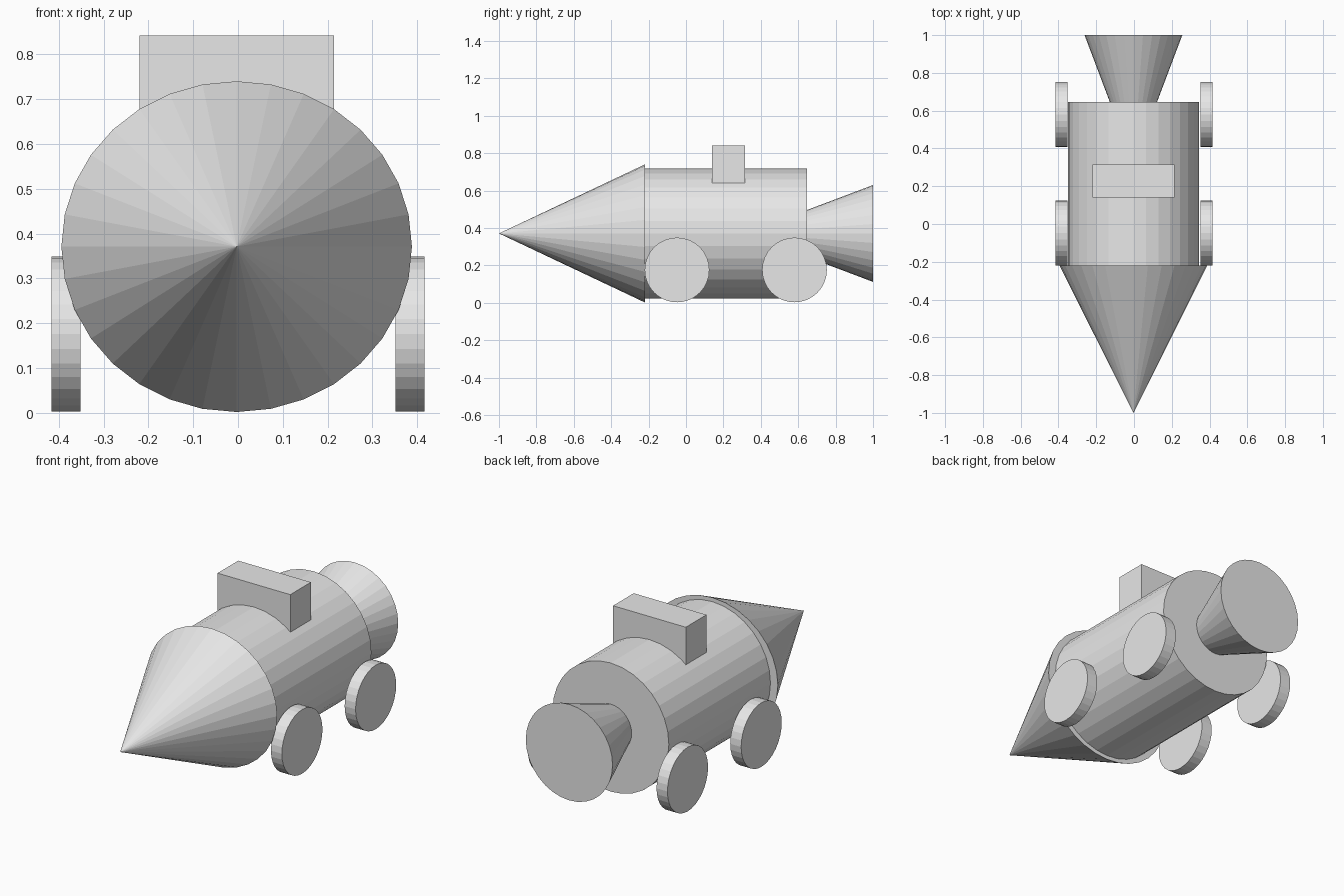
import bpy
from math import pi

cube = bpy.data.objects.get("Cube")
if cube:
    bpy.data.objects.remove(cube, do_unlink=True)

# Single plain grey for every part
GREY = (0.8, 0.8, 0.8, 1.0)
grey = bpy.data.materials.new("plain grey")
grey.use_nodes = True
grey.diffuse_color = GREY
grey.node_tree.nodes["Principled BSDF"].inputs["Base Color"].default_value = GREY

AXIS_X = -0.003   # hull centreline, slightly off the wheel track
AXIS_Z = 0.371


def finish(name):
    obj = bpy.context.object
    obj.name = name
    obj.data.materials.append(grey)
    return obj


def hull_section(name, y_front, y_back, r_front, r_back, widen=1.0):
    """Round flat-shaded section lying along y."""
    bpy.ops.mesh.primitive_cone_add(
        vertices=32, radius1=r_back, radius2=r_front, depth=y_back - y_front,
        location=(AXIS_X, (y_front + y_back) / 2, AXIS_Z), rotation=(pi / 2, 0, 0))
    obj = finish(name)
    obj.scale.x = widen
    return obj


# Hull: pointed nose, straight body, flared exhaust
hull_section("nose_cone", -1.0, -0.22, 0, 0.369, widen=1.06)
hull_section("body", -0.22, 0.646, 0.347, 0.347)
hull_section("exhaust_nozzle", 0.646, 1.0, 0.125, 0.259)

# Block on top of the body
bpy.ops.mesh.primitive_cube_add(size=1, location=(AXIS_X, 0.228, 0.74))
finish("top_block").scale = (0.434, 0.176, 0.205)

# Four disc wheels
for end, y in (("front", -0.048), ("rear", 0.58)):
    for side, sign in (("left", 1), ("right", -1)):
        bpy.ops.mesh.primitive_cylinder_add(
            vertices=32, radius=0.173, depth=0.065,
            location=(sign * 0.384, y, 0.176), rotation=(0, pi / 2, 0))
        finish(f"{end}_{side}_wheel")
